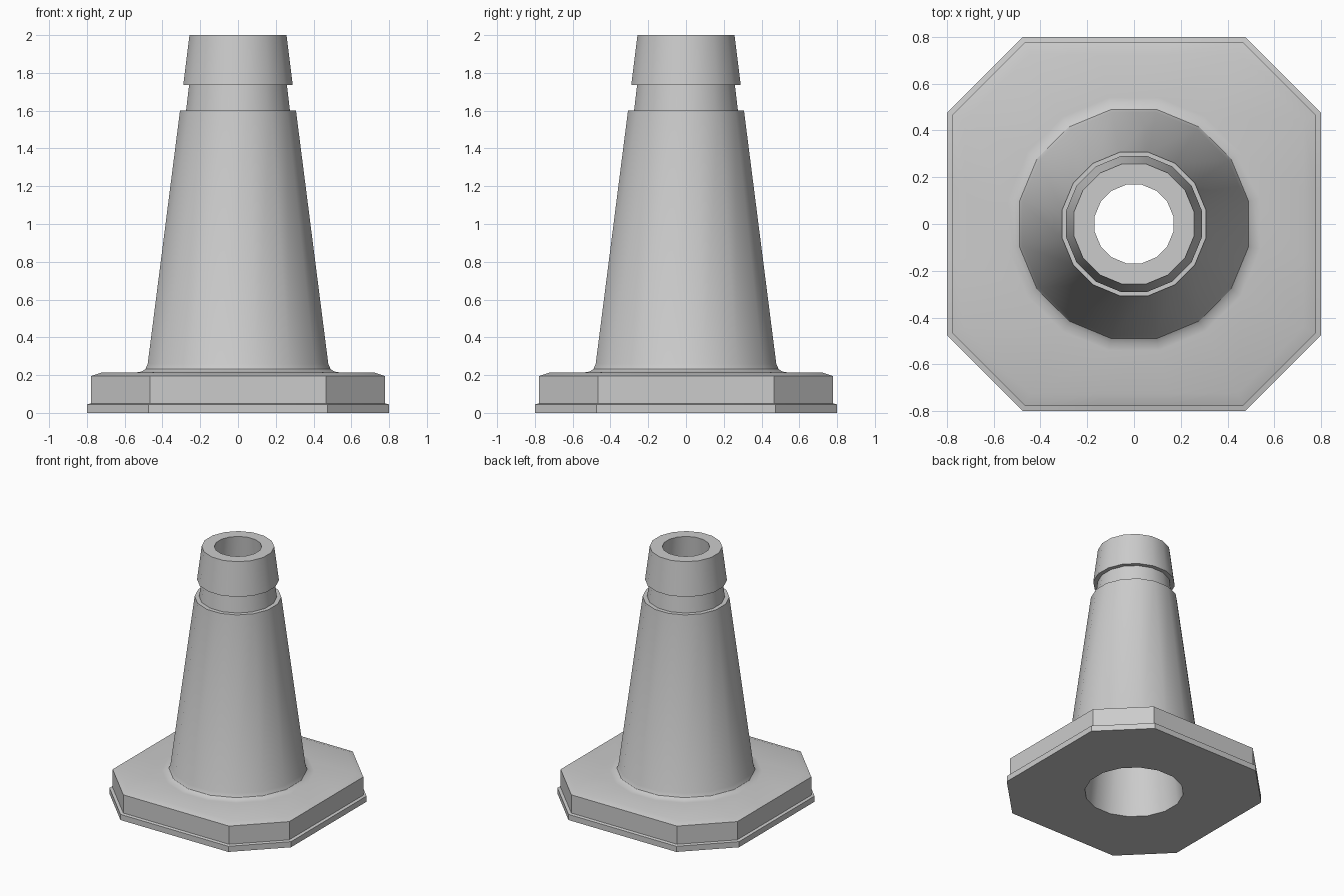
import bpy
import bmesh
from math import cos, sin, pi, radians, sqrt

if "Cube" in bpy.data.objects:
    bpy.data.objects.remove(bpy.data.objects["Cube"])

SIDES = 16
FLAT = cos(pi / SIDES)  # flat-to-flat radius divided by corner radius


def round_ring(r, z):
    """16-sided ring, r measured to the middle of a side."""
    return [(r / FLAT * cos((k + 0.5) * 2 * pi / SIDES),
             r / FLAT * sin((k + 0.5) * 2 * pi / SIDES), z) for k in range(SIDES)]


def plate_ring(inset, z):
    """Chamfered square ring with 16 points, inset evenly on all sides."""
    h = 0.80 - inset
    c = 1.275 - inset * sqrt(2) - h
    pts = []
    x, y = 1, 0
    for _ in range(4):
        for u, v in ((h, c / 3), (h, c), (c, h), (c / 3, h)):
            pts.append((u * x - v * y, u * y + v * x, z))
        x, y = -y, x
    return pts


# Base plate: lip, wall and bevelled top edge
rings = [plate_ring(i, z) for i, z in
         ((0, 0), (0, 0.045), (0.022, 0.05), (0.022, 0.195), (0.075, 0.213))]

# Fillet, cone, ledge, neck, collar, then the hollow inside
rings += [round_ring(r, z) for r, z in
          ((0.54, 0.214), (0.51, 0.219), (0.49, 0.232), (0.478, 0.26),
           (0.307, 1.60), (0.275, 1.60), (0.259, 1.735),
           (0.290, 1.735), (0.257, 2.0), (0.168, 2.0), (0.35, 0))]

# Loft the rings into one closed moulded body
bm = bmesh.new()
loops = [[bm.verts.new(p) for p in ring] for ring in rings]
for a, b in zip(loops, loops[1:] + loops[:1]):
    for k in range(SIDES):
        n = (k + 1) % SIDES
        bm.faces.new((a[k], a[n], b[n], b[k]))
bmesh.ops.recalc_face_normals(bm, faces=bm.faces)

mesh = bpy.data.meshes.new("traffic_cone")
bm.to_mesh(mesh)
bm.free()
cone = bpy.data.objects.new("traffic_cone", mesh)
bpy.context.collection.objects.link(cone)

# Smooth sides, crisp edges
bpy.context.view_layer.objects.active = cone
cone.select_set(True)
bpy.ops.object.shade_smooth_by_angle(angle=radians(30))
